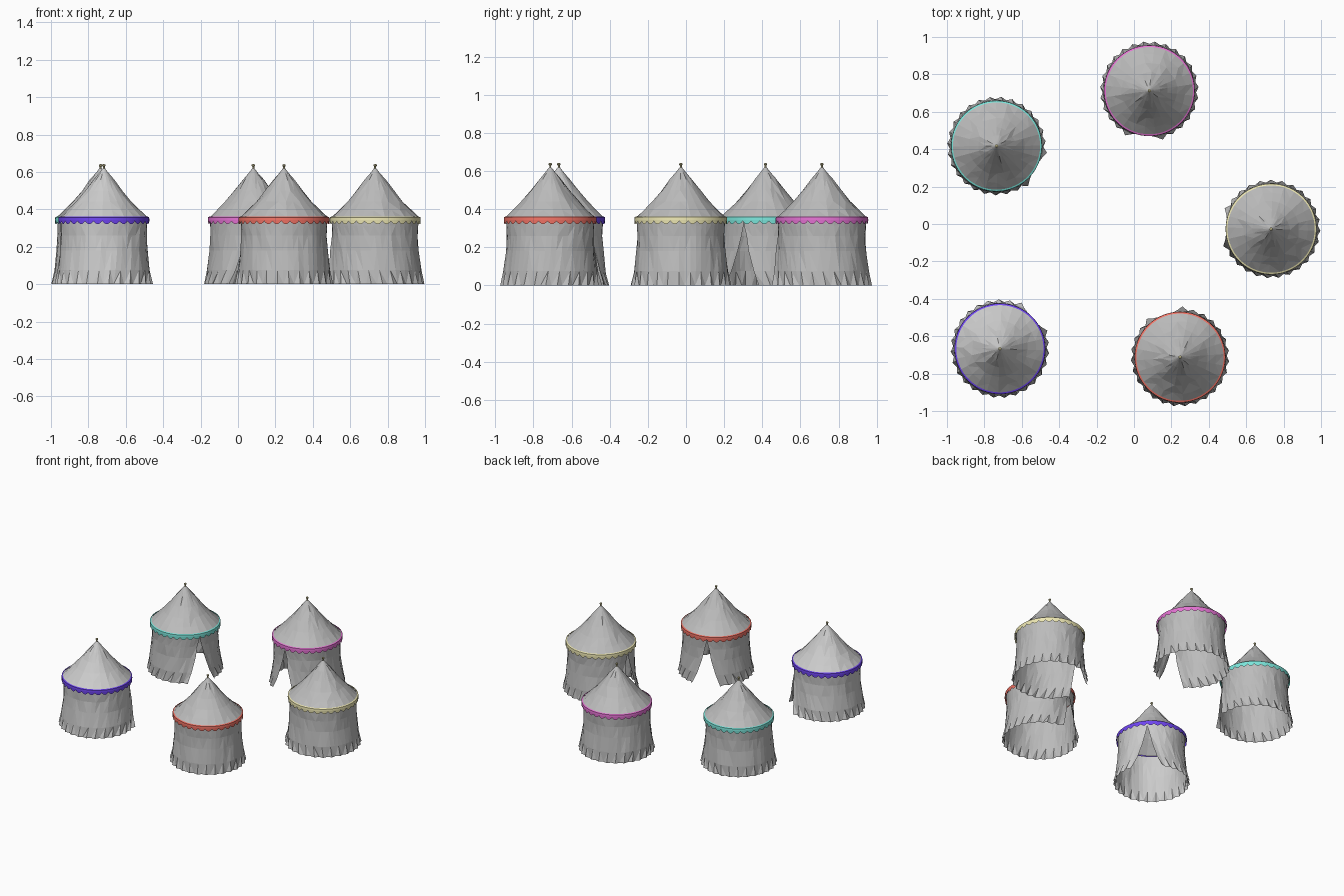
import bpy, bmesh, random
from math import sin, cos, pi, radians, atan2, floor

if "Cube" in bpy.data.objects:
    bpy.data.objects.remove(bpy.data.objects["Cube"])


def material(name, rgb):
    m = bpy.data.materials.new(name)
    m.diffuse_color = (*rgb, 1)
    m.use_nodes = True
    m.node_tree.nodes["Principled BSDF"].inputs["Base Color"].default_value = m.diffuse_color
    return m


def interp(z, pts):
    for (a, va), (b, vb) in zip(pts, pts[1:]):
        if z <= b:
            return va + (vb - va) * (z - a) / (b - a)
    return pts[-1][1]


def make(name, rows, closed, mat, loc, rot):
    """Skin a grid of point rows into a flat-shaded sheet."""
    bm = bmesh.new()
    grid = [[bm.verts.new(p) for p in r] for r in rows]
    for lo, hi in zip(grid, grid[1:]):
        n = len(lo)
        for i in range(n if closed else n - 1):
            j = (i + 1) % n
            a, b, c, d = lo[i], lo[j], hi[j], hi[i]
            # alternate diagonals so the pleats read as triangles
            if i % 2:
                bm.faces.new((a, b, c)); bm.faces.new((a, c, d))
            else:
                bm.faces.new((a, b, d)); bm.faces.new((b, c, d))
    me = bpy.data.meshes.new(name)
    bm.to_mesh(me)
    bm.free()
    ob = bpy.data.objects.new(name, me)
    bpy.context.collection.objects.link(ob)
    me.materials.append(mat)
    ob.location = loc
    ob.rotation_euler.z = rot
    return ob


def ring(r, z, n, jitter=0, rng=None):
    out = []
    for i in range(n):
        a = 2 * pi * i / n
        k = r + (rng.uniform(-jitter, jitter) if rng else 0)
        out.append((k * cos(a), k * sin(a), z))
    return out


# half-angle of the doorway and wall radius, by height
DOOR = [(0, 22), (0.08, 15), (0.18, 8), (0.26, 4), (0.315, 0.3), (0.345, 0)]
WALL = [(0, 0.264), (0.075, 0.246), (0.18, 0.233), (0.26, 0.229), (0.345, 0.232)]
ROOF = [(0.239, 0.354), (0.195, 0.395), (0.15, 0.441), (0.10, 0.500),
        (0.055, 0.558), (0.024, 0.596), (0.007, 0.618)]


def tent(label, x, y, band_mat, cloth, gold):
    rng = random.Random(4)
    loc, rot = (x, y, 0), atan2(-y, -x)   # doorway faces the camp centre

    # flared wall with pleated hem and a parted doorway
    rows, n = [], 48
    for z in (0, 0.075, 0.18, 0.26, 0.315, 0.345):
        gap, row = radians(interp(z, DOOR)), []
        for i in range(n + 1):
            a = gap + (2 * pi - 2 * gap) * i / n
            r = interp(z, WALL)
            if z == 0:
                r -= 0.014 * (i % 2)
            elif z < 0.3:
                r += rng.uniform(-0.003, 0.003)
            if i in (0, n) and z < 0.2:
                r += 0.008
            row.append((r * cos(a), r * sin(a), z))
        rows.append(row)
    make(label + "_wall", rows, False, cloth, loc, rot)

    # sagging conical roof
    rows = [ring(r, z, 24, 0.004 if 0.03 < r < 0.2 else 0, rng) for r, z in ROOF]
    make(label + "_roof", rows, True, cloth, loc, rot)

    # coloured band with scalloped lower edge
    scallops, steps = 32, 5
    m = scallops * steps
    hem = []
    for i, (px, py, _) in enumerate(ring(0.242, 0, m)):
        t = (i % steps) / steps
        hem.append((px, py, 0.337 - 0.016 * sin(pi * t)))
    rows = [hem, ring(0.243, 0.344, m), ring(0.242, 0.358, m), ring(0.233, 0.362, m)]
    make(label + "_scalloped_band", rows, True, band_mat, loc, rot)

    # pole tip with a small knob
    tip = [(0.006, 0.60), (0.005, 0.628), (0.009, 0.633), (0.009, 0.639), (0.001, 0.643)]
    make(label + "_finial", [ring(r, z, 8) for r, z in tip], True, gold, loc, rot)


grey = material("canvas_grey", (0.5, 0.5, 0.5))
pale = material("canvas_pale", (0.8, 0.8, 0.8))
gold = material("finial_gold", (0.6, 0.55, 0.3))

# circle of five tents
for label, x, y, rgb, cloth in [
    ("teal_tent", -0.735, 0.417, (0.2, 0.78, 0.7), grey),
    ("magenta_tent", 0.082, 0.713, (0.78, 0.17, 0.65), grey),
    ("yellow_tent", 0.733, -0.027, (0.85, 0.8, 0.45), grey),
    ("red_tent", 0.246, -0.712, (0.88, 0.17, 0.13), grey),
    ("blue_tent", -0.717, -0.667, (0.16, 0.06, 0.88), pale),
]:
    tent(label, x, y, material(label + "_trim", rgb), cloth, gold)
